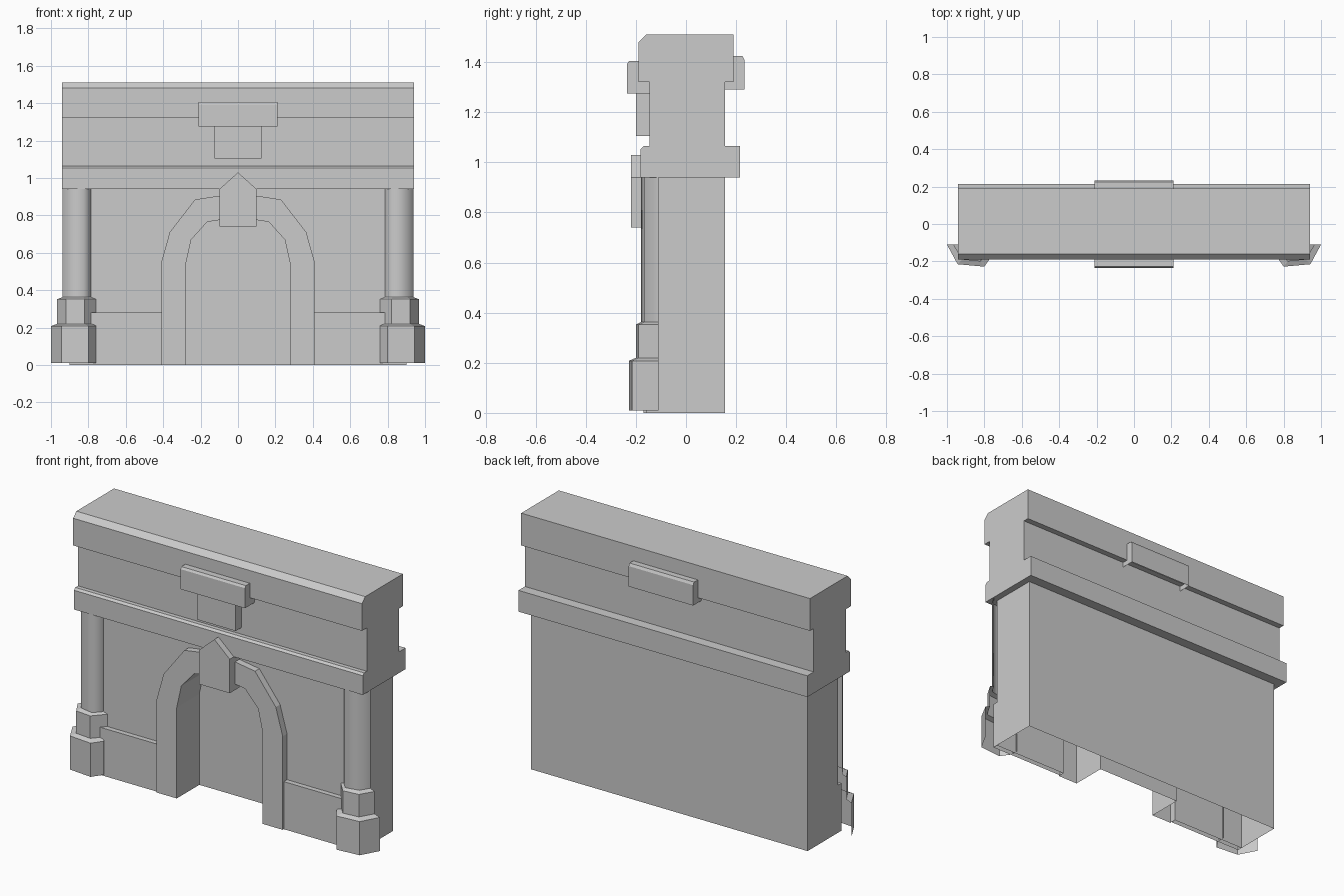
import bpy
import bmesh

if "Cube" in bpy.data.objects:
    bpy.data.objects.remove(bpy.data.objects["Cube"])

stone = bpy.data.materials.new("grey_stone")
stone.use_nodes = True
stone.diffuse_color = (0.6, 0.6, 0.6, 1)
stone.node_tree.nodes["Principled BSDF"].inputs["Base Color"].default_value = (0.6, 0.6, 0.6, 1)


def finish(name, bm, smooth=False, outward=None):
    """Weld, orient and link a mesh; outward is a direction for open shells."""
    bmesh.ops.remove_doubles(bm, verts=bm.verts, dist=0.0005)
    bmesh.ops.recalc_face_normals(bm, faces=bm.faces)
    if outward is not None:
        bm.normal_update()
        if sum(outward(f) * f.calc_area() for f in bm.faces) < 0:
            bmesh.ops.reverse_faces(bm, faces=bm.faces)
    for f in bm.faces:
        f.smooth = smooth
    mesh = bpy.data.meshes.new(name)
    bm.to_mesh(mesh)
    bm.free()
    mesh.materials.append(stone)
    obj = bpy.data.objects.new(name, mesh)
    bpy.context.collection.objects.link(obj)
    return obj


def polygon(bm, points):
    return bm.faces.new([bm.verts.new(p) for p in points])


def sheet(bm, outline, y):
    polygon(bm, [(x, y, z) for x, z in outline])


def strip(bm, path, y0, y1):
    for (xa, za), (xb, zb) in zip(path, path[1:]):
        polygon(bm, [(xa, y0, za), (xb, y0, zb), (xb, y1, zb), (xa, y1, za)])


def prism_x(name, profile, x0, x1, open_bottom=False):
    """Sweep a (y, z) profile along x."""
    bm = bmesh.new()
    polygon(bm, [(x0, y, z) for y, z in profile])
    polygon(bm, [(x1, y, z) for y, z in profile])
    for (ya, za), (yb, zb) in zip(profile, profile[1:] + profile[:1]):
        polygon(bm, [(x0, ya, za), (x0, yb, zb), (x1, yb, zb), (x1, ya, za)])
    bmesh.ops.remove_doubles(bm, verts=bm.verts, dist=0.0005)
    bmesh.ops.recalc_face_normals(bm, faces=bm.faces)
    if open_bottom:
        bm.normal_update()
        low = [f for f in bm.faces if f.normal.z < -0.9]
        bmesh.ops.delete(bm, geom=low, context='FACES')
    return finish(name, bm)


def mirrored(path):
    """Complete a left half path that ends on the centre line."""
    return path + [(-x, z) for x, z in reversed(path[:-1])]


# Wall shell with a projecting arch surround and a recessed doorway
FRONT, BACK, ARCH, RECESS = -0.13, 0.155, -0.17, 0.04
outer = mirrored([(-0.41, 0), (-0.41, 0.55), (-0.365, 0.71), (-0.23, 0.885), (-0.1, 0.905), (0, 0.915)])
inner = mirrored([(-0.28, 0), (-0.28, 0.535), (-0.25, 0.67), (-0.165, 0.765), (-0.1, 0.775), (0, 0.78)])
frame = [(-0.9, 0), (-0.9, 0.94), (0.9, 0.94), (0.9, 0)]
bm = bmesh.new()
strip(bm, frame, FRONT, BACK)
sheet(bm, frame, BACK)
sheet(bm, frame + outer[::-1], FRONT)
strip(bm, outer, ARCH, FRONT)
sheet(bm, outer + inner[::-1], ARCH)
strip(bm, inner, ARCH, RECESS)
sheet(bm, inner, RECESS)
finish("arched_wall", bm, outward=lambda f: f.normal.y * f.calc_center_median().y)

# Entablature: cornice, frieze and lower band in one profile
prism_x("entablature", [
    (-0.16, 1.51), (-0.19, 1.48), (-0.19, 1.32), (-0.145, 1.32), (-0.145, 1.065),
    (-0.17, 1.065), (-0.182, 1.053), (-0.182, 0.94), (0.215, 0.94), (0.215, 1.065),
    (0.155, 1.065), (0.155, 1.32), (0.19, 1.32), (0.19, 1.51)], -0.94, 0.94)

# Plaques on the frieze
prism_x("front_plaque", [(-0.14, 1.275), (-0.235, 1.275), (-0.235, 1.393),
                         (-0.227, 1.405), (-0.14, 1.405)], -0.21, 0.21)
prism_x("front_plaque_bracket", [(-0.14, 1.105), (-0.2, 1.105), (-0.2, 1.28),
                                 (-0.14, 1.28)], -0.125, 0.125)
prism_x("back_plaque", [(0.153, 1.29), (0.233, 1.29), (0.233, 1.41), (0.225, 1.425),
                        (0.153, 1.425)], -0.21, 0.21, open_bottom=True)

# Pointed keystone
key = [(-0.1, 0.74), (-0.1, 0.94), (0, 1.03), (0.1, 0.94), (0.1, 0.74)]
bm = bmesh.new()
sheet(bm, key, -0.22)
sheet(bm, key, -0.13)
strip(bm, key + key[:1], -0.22, -0.13)
finish("keystone", bm)

# Open-backed corner columns, given as half rings facing forward
base = [(1.0, -0.11), (0.943, -0.215), (0.8, -0.228), (0.76, -0.17), (0.76, -0.12)]
collar = [(0.967, -0.11), (0.92, -0.19), (0.822, -0.2), (0.76, -0.13), (0.76, -0.12)]
shaft = [(0.938, -0.11), (0.905, -0.165), (0.825, -0.18), (0.787, -0.14), (0.785, -0.12)]


def loft(name, levels, side, smooth=False):
    bm = bmesh.new()
    rings = [[(side * x, y, z) for x, y in ring] for ring, z in levels]
    for low, high in zip(rings, rings[1:]):
        for i in range(len(low) - 1):
            polygon(bm, [low[i], low[i + 1], high[i + 1], high[i]])
    finish(name, bm, smooth, outward=lambda f: -f.normal.y)


for side, label in ((1, "left"), (-1, "right")):
    loft(label + "_column_base", [(base, 0.01), (base, 0.208), (collar, 0.22),
                                  (collar, 0.352), (shaft, 0.363)], side)
    loft(label + "_column_shaft", [(shaft, 0.363), (shaft, 0.94)], side, smooth=True)
    # Low plinth between arch and column
    prism_x(label + "_plinth", [(-0.13, 0), (-0.16, 0), (-0.16, 0.28), (-0.13, 0.28)],
            side * 0.41, side * 0.9, open_bottom=True)
